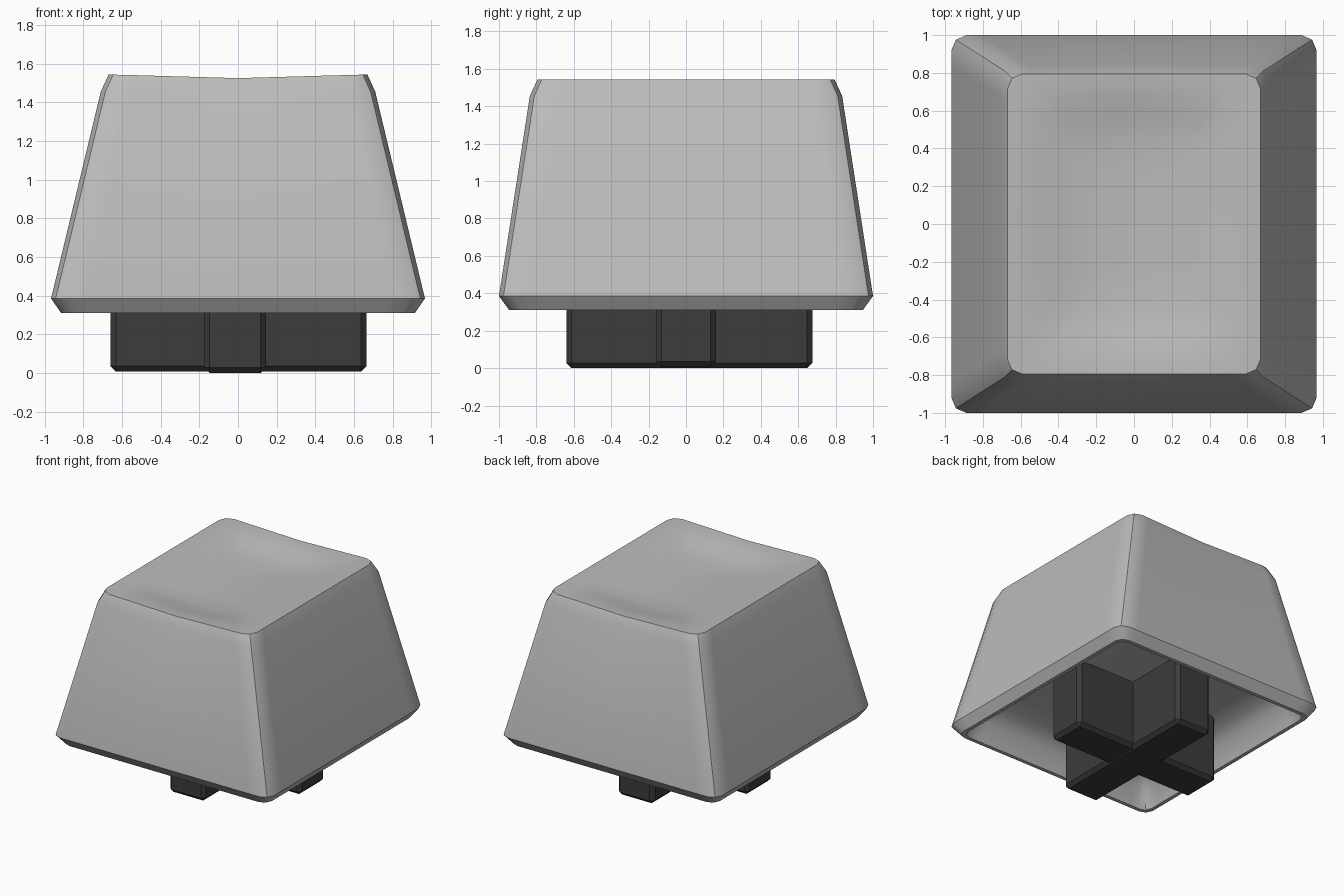
import bpy, bmesh, math

if "Cube" in bpy.data.objects:
    bpy.data.objects.remove(bpy.data.objects["Cube"])

SIDE = (0.05, 0.27, 0.5, 0.73, 0.95)  # extra points along each straight side


def ring(a, b, r):
    """Rectangle outline with softened corners, counter-clockwise."""
    k = 0.3 * r
    pts, trios = [], []
    for sx, sy in [(1, -1), (1, 1), (-1, 1), (-1, -1)]:
        t = [(sx * a, sy * (b - r)), (sx * (a - k), sy * (b - k)), (sx * (a - r), sy * b)]
        trios.append(t if sx * sy > 0 else t[::-1])
    for i, t in enumerate(trios):
        pts += t
        p, q = t[-1], trios[(i + 1) % 4][0]
        pts += [(p[0] + (q[0] - p[0]) * f, p[1] + (q[1] - p[1]) * f) for f in SIDE]
    return pts


def ease(t):
    t = min(1, max(0, t))
    return t * t * (3 - 2 * t)


def dish(x, y):
    """Height of the scooped finger surface: gentle V along the rim, deeper inside."""
    v = max(0, 1 - abs(x) / 0.63)
    inner = ease((0.67 - abs(x)) / 0.5) * ease((0.795 - abs(y)) / 0.4)
    return 1.543 - 0.018 * v - 0.06 * inner


def smooth(ob, angle):
    bpy.ops.object.select_all(action='DESELECT')
    bpy.context.view_layer.objects.active = ob
    ob.select_set(True)
    bpy.ops.object.shade_smooth_by_angle(angle=math.radians(angle))


def material(name, v):
    m = bpy.data.materials.new(name)
    m.diffuse_color = (v, v, v, 1)
    m.use_nodes = True
    m.node_tree.nodes["Principled BSDF"].inputs["Base Color"].default_value = m.diffuse_color
    return m


# Cap shell: stacked outlines from the inner ceiling, round the rim, up to the dished top
bm = bmesh.new()
levels = [(0.55, 0.58, 0.06, 0.56), (0.74, 0.77, 0.06, 0.53), (0.83, 0.86, 0.06, 0.45),
          (0.875, 0.905, 0.06, 0.335), (0.885, 0.915, 0.06, 0.31),
          (0.915, 0.945, 0.07, 0.31), (0.967, 1.0, 0.08, 0.385), (0.71, 0.835, 0.08, 1.455)]
loops = [[bm.verts.new((x, y, z)) for x, y in ring(a, b, r)] for a, b, r, z in levels]
for s in (1, 0.93, 0.85, 0.76, 0.66, 0.52, 0.28):
    loops.append([bm.verts.new((x * s, y * s, dish(x * s, y * s)))
                  for x, y in ring(0.67, 0.795, 0.08)])
n = len(loops[0])
for lo, hi in zip(loops, loops[1:]):
    for i in range(n):
        j = (i + 1) % n
        bm.faces.new((lo[i], lo[j], hi[j], hi[i]))
bm.faces.new(loops[0])
centre = bm.verts.new((0, 0, dish(0, 0)))
for i in range(n):
    bm.faces.new((loops[-1][i], loops[-1][(i + 1) % n], centre))
bmesh.ops.recalc_face_normals(bm, faces=bm.faces)
mesh = bpy.data.meshes.new("key_cap")
bm.to_mesh(mesh)
bm.free()
cap = bpy.data.objects.new("key_cap", mesh)
bpy.context.collection.objects.link(cap)
mesh.materials.append(material("grey_plastic", 0.5))
smooth(cap, 36)

# Cross-shaped stem: two chamfered bars reaching into the cap
dark = material("dark_plastic", 0.045)


def bar(name, x0, x1, y0, y1, z0, z1):
    bpy.ops.mesh.primitive_cube_add(size=1, location=((x0 + x1) / 2, (y0 + y1) / 2, (z0 + z1) / 2))
    ob = bpy.context.object
    ob.name = name
    ob.scale = (x1 - x0, y1 - y0, z1 - z0)
    bpy.ops.object.transform_apply(location=False, rotation=False, scale=True)
    bev = ob.modifiers.new("chamfer", 'BEVEL')
    bev.width, bev.segments = 0.028, 1
    ob.data.materials.append(dark)


bar("stem_bar_across", -0.66, 0.665, -0.16, 0.16, 0.008, 0.62)
bar("stem_bar_along", -0.175, 0.145, -0.64, 0.675, 0.0, 0.62)
